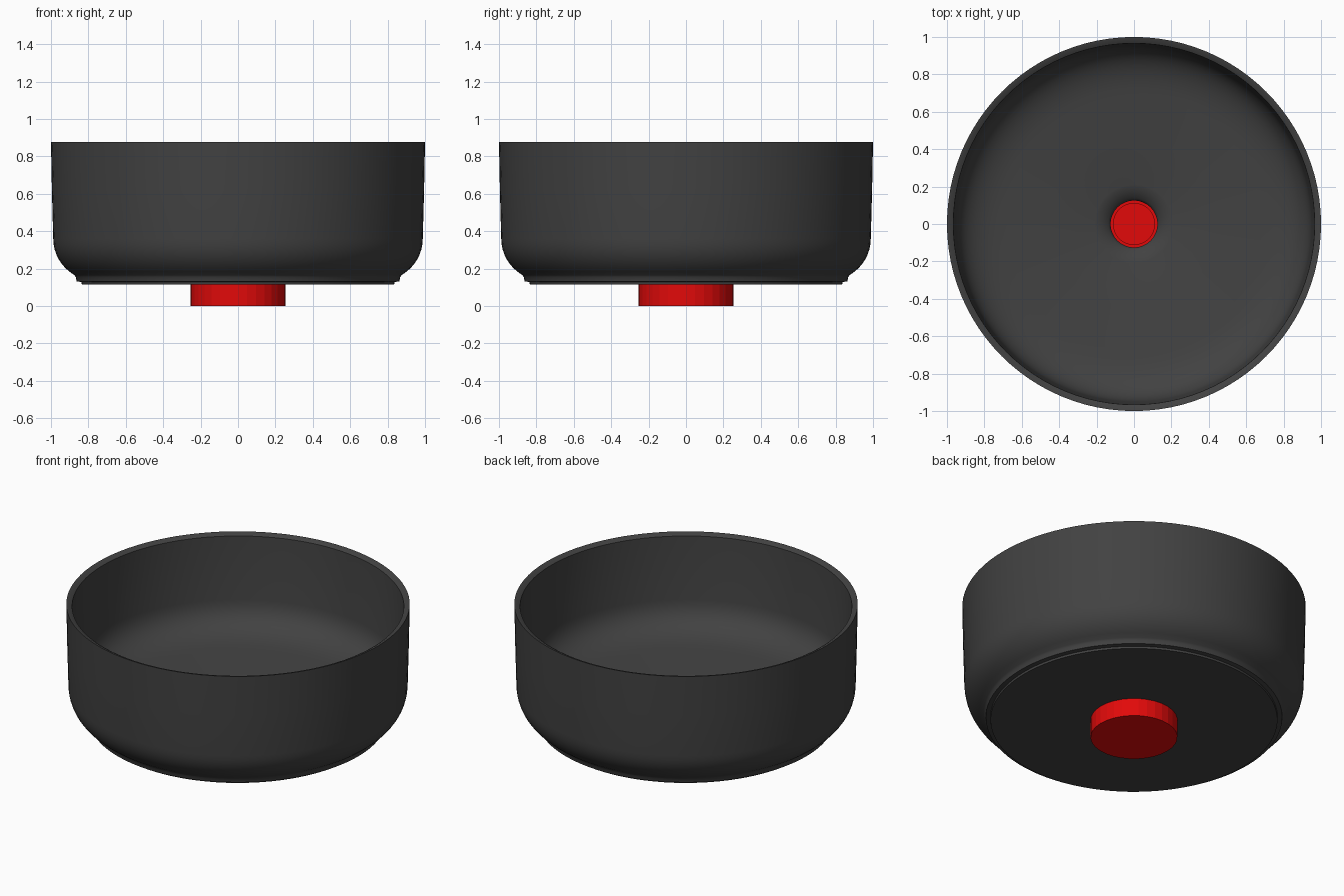
import bpy
import bmesh
import math

cube = bpy.data.objects.get("Cube")
if cube:
    bpy.data.objects.remove(cube, do_unlink=True)


def material(name, rgb):
    mat = bpy.data.materials.new(name)
    mat.use_nodes = True
    color = (*rgb, 1)
    mat.diffuse_color = color
    mat.node_tree.nodes["Principled BSDF"].inputs["Base Color"].default_value = color
    return mat


def lathe(name, profile, mat, segments, closed=False, angle=30):
    """Spin an (r, z) profile about the z axis."""
    bm = bmesh.new()
    verts = [bm.verts.new((r, 0, z)) for r, z in profile]
    pairs = list(zip(verts, verts[1:]))
    if closed:
        pairs.append((verts[-1], verts[0]))
    edges = [bm.edges.new(p) for p in pairs]
    bmesh.ops.spin(bm, geom=verts + edges, cent=(0, 0, 0), axis=(0, 0, 1),
                   angle=math.tau, steps=segments, use_duplicate=False)
    bmesh.ops.remove_doubles(bm, verts=bm.verts, dist=0.0005)
    bmesh.ops.recalc_face_normals(bm, faces=bm.faces)
    mesh = bpy.data.meshes.new(name)
    bm.to_mesh(mesh)
    bm.free()
    obj = bpy.data.objects.new(name, mesh)
    bpy.context.collection.objects.link(obj)
    mesh.materials.append(mat)
    bpy.ops.object.select_all(action="DESELECT")
    obj.select_set(True)
    bpy.context.view_layer.objects.active = obj
    bpy.ops.object.shade_smooth_by_angle(angle=math.radians(angle))
    return obj


def bezier(a, b, c, steps=8):
    """Points on a rounded corner from a to c, pulled towards b."""
    return [tuple((1 - t) ** 2 * p + 2 * t * (1 - t) * q + t * t * s
                  for p, q, s in zip(a, b, c))
            for t in (i / steps for i in range(steps + 1))]


charcoal = material("charcoal ceramic", (0.054, 0.054, 0.054))
red = material("red drain", (0.76, 0.003, 0.003))

# Basin: underside, foot step, rounded outer wall, rim, inner wall, sloping floor, drain hole
basin = [(0.125, 0.115), (0.835, 0.115), (0.837, 0.128), (0.863, 0.132), (0.867, 0.155)]
basin += bezier((0.875, 0.165), (0.985, 0.235), (0.988, 0.36))
basin += [(0.995, 0.62), (1.0, 0.876), (0.985, 0.873), (0.966, 0.862)]
basin += bezier((0.95, 0.46), (0.937, 0.285), (0.68, 0.268), 10)
basin += [(0.45, 0.245), (0.21, 0.219)]
basin += bezier((0.2, 0.217), (0.155, 0.205), (0.125, 0.172), 5)
lathe("basin", basin, charcoal, 96, closed=True, angle=50)

# Drain fitting: wide flange below, narrow plug filling the drain hole
lathe("drain_fitting",
      [(0, 0), (0.253, 0), (0.253, 0.116), (0.113, 0.116), (0.113, 0.145), (0, 0.145)],
      red, 32, angle=5)
